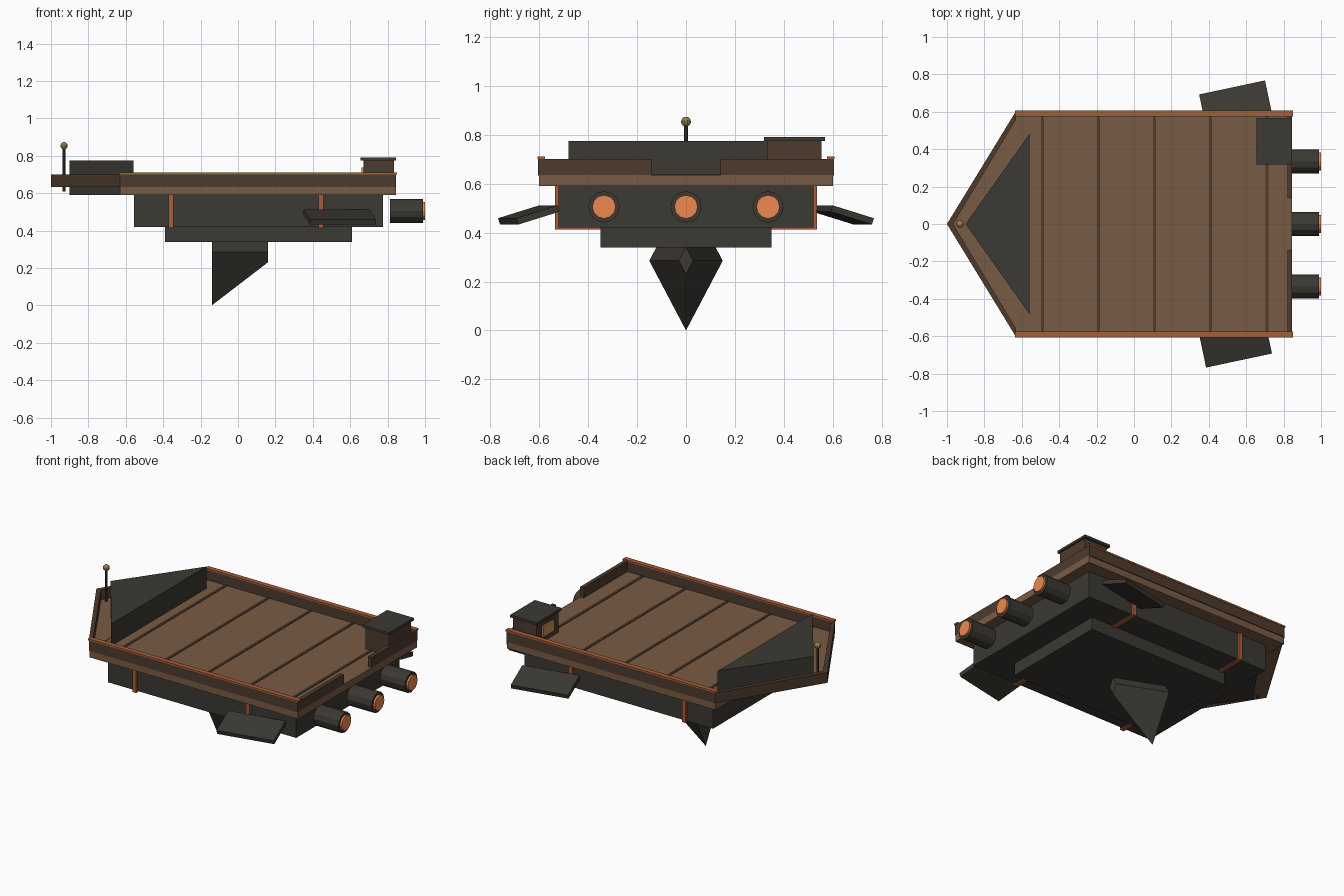
import bpy, bmesh
from math import radians, pi
from mathutils import Matrix

if "Cube" in bpy.data.objects:
    bpy.data.objects.remove(bpy.data.objects["Cube"])


def material(name, rgb):
    m = bpy.data.materials.new(name)
    m.diffuse_color = (*rgb, 1)
    m.use_nodes = True
    m.node_tree.nodes["Principled BSDF"].inputs["Base Color"].default_value = m.diffuse_color
    return m


DARK = material("dark_metal", (0.045, 0.041, 0.033))
WOOD = material("deck_wood", (0.19, 0.105, 0.058))
RAIL = material("dark_wood", (0.075, 0.044, 0.027))
COPPER = material("copper", (0.40, 0.11, 0.04))
GLOW = material("engine_glow", (0.85, 0.25, 0.08))
BRASS = material("brass", (0.33, 0.21, 0.08))
LAMP = material("window_glass", (0.6, 0.3, 0.1))


def finish(name, bm, mat):
    bmesh.ops.recalc_face_normals(bm, faces=bm.faces)
    me = bpy.data.meshes.new(name)
    bm.to_mesh(me)
    bm.free()
    me.materials.append(mat)
    ob = bpy.data.objects.new(name, me)
    bpy.context.collection.objects.link(ob)
    return ob


def box(name, x, y, z, mat):
    """Box from (min, max) ranges."""
    bm = bmesh.new()
    bmesh.ops.create_cube(bm, size=1)
    for v in bm.verts:
        v.co = [(a + b) / 2 + c * (b - a) for (a, b), c in zip((x, y, z), v.co)]
    return finish(name, bm, mat)


def prism(name, pts, z0, z1, mat):
    """Plan outline raised from z0 to z1."""
    bm = bmesh.new()
    f = bm.faces.new([bm.verts.new((x, y, z0)) for x, y in pts])
    new = bmesh.ops.extrude_face_region(bm, geom=[f])["geom"]
    for v in new:
        if isinstance(v, bmesh.types.BMVert):
            v.co.z = z1
    return finish(name, bm, mat)


def cone(name, loc, r1, r2, depth, sides, mat, along_x=False):
    bm = bmesh.new()
    bmesh.ops.create_cone(bm, cap_ends=True, segments=sides,
                          radius1=r1, radius2=r2, depth=depth)
    if along_x:
        bm.transform(Matrix.Rotation(pi / 2, 4, 'Y'))
    bm.transform(Matrix.Translation(loc))
    return finish(name, bm, mat)


# Deck, pointed bow floor and plank seams
box("deck", (-0.63, 0.845), (-0.6, 0.6), (0.59, 0.635), WOOD)
prism("bow_floor", [(-0.995, 0), (-0.625, -0.6), (-0.625, 0.6)], 0.632, 0.638, WOOD)
for i in range(5):
    x = -0.49 + 0.3 * i
    box(f"plank_seam_{i}", (x - 0.008, x + 0.008), (-0.58, 0.58), (0.63, 0.639), RAIL)

# Rails around the deck
prism("bow_rail", [(-1, 0), (-0.63, -0.605), (-0.63, -0.56), (-0.967, 0),
                   (-0.63, 0.56), (-0.63, 0.605)], 0.634, 0.70, RAIL)
for s, side in ((-1, "right"), (1, "left")):
    def span(a, b):
        return tuple(sorted((s * a, s * b)))
    box(f"side_rail_{side}", (-0.63, 0.845), span(0.58, 0.605), (0.634, 0.70), RAIL)
    box(f"rail_trim_{side}", (-0.635, 0.85), span(0.576, 0.607), (0.70, 0.71), COPPER)
    box(f"stern_rail_{side}", (0.82, 0.845), span(0.14, 0.6), (0.632, 0.70), RAIL)

    # Drooping stabiliser fin
    fin = box(f"fin_{side}", (-0.18, 0.18), (-0.09, 0.09), (-0.0135, 0.0135), DARK)
    fin.location = (0.543, s * 0.642, 0.472)
    fin.rotation_euler = (-s * radians(17), 0, radians(12))

# Bow wedge
prism("bow_wedge", [(-0.9, 0), (-0.56, -0.48), (-0.56, 0.48)], 0.59, 0.775, DARK)

# Hull in two steps, with copper bands wrapped around it
box("upper_hull", (-0.555, 0.775), (-0.52, 0.52), (0.42, 0.592), DARK)
box("lower_hull", (-0.39, 0.61), (-0.35, 0.35), (0.34, 0.422), DARK)
for i, x in enumerate((-0.358, 0.443)):
    box(f"hull_band_{i}", (x - 0.013, x + 0.013), (-0.535, 0.535), (0.413, 0.592), COPPER)

# Tapered four-sided keel lying along x
keel = cone("keel", (0, 0, 0), 0.285, 0.055, 0.3, 4, DARK, along_x=True)
keel.scale = (1, 0.15 / 0.285, 1)
keel.location = (0.01, 0, 0.285)

# Engines
for i, y in enumerate((-0.335, 0, 0.335)):
    cone(f"engine_{i}", (0.9, y, 0.505), 0.064, 0.064, 0.176, 12, DARK, along_x=True)
    cone(f"engine_glow_{i}", (0.985, y, 0.505), 0.048, 0.048, 0.03, 12, GLOW, along_x=True)

# Small stern cabin
box("cabin", (0.67, 0.835), (0.33, 0.553), (0.634, 0.776), RAIL)
box("cabin_roof", (0.656, 0.845), (0.318, 0.567), (0.774, 0.79), DARK)
box("cabin_window", (0.66, 0.672), (0.385, 0.495), (0.67, 0.737), LAMP)

# Bow mast with ball
cone("mast", (-0.93, 0, 0.73), 0.0075, 0.0075, 0.24, 8, DARK)
bm = bmesh.new()
bmesh.ops.create_uvsphere(bm, u_segments=10, v_segments=8, radius=0.02)
finish("mast_ball", bm, BRASS).location = (-0.93, 0, 0.853)
